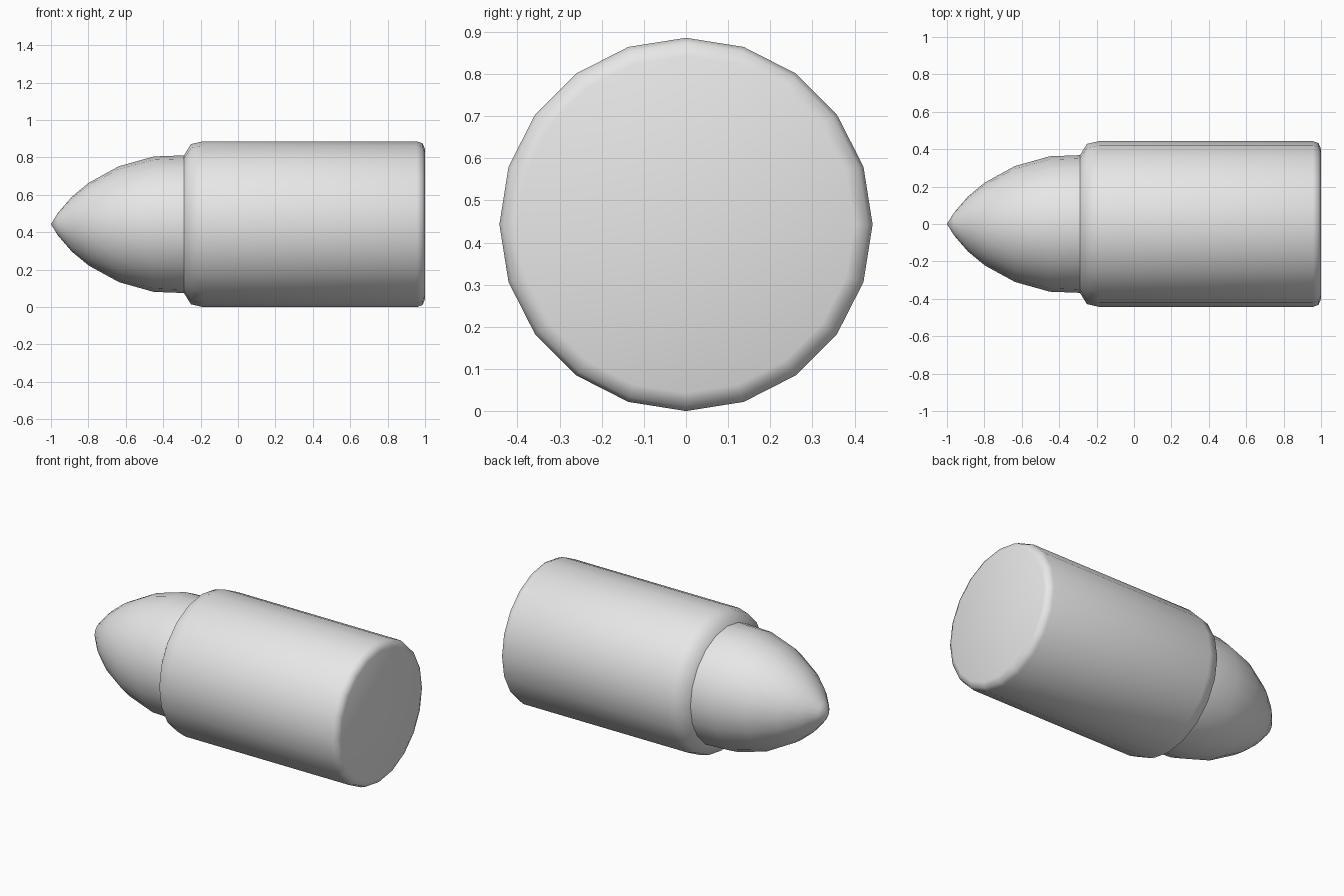
import bpy, bmesh, math

SIDES = 20
AXIS_Z = 0.443  # height of the long axis, equal to the case radius

cube = bpy.data.objects.get("Cube")
if cube:
    bpy.data.objects.remove(cube, do_unlink=True)

grey = bpy.data.materials.new("plain_grey")
grey.use_nodes = True
grey.diffuse_color = (0.8, 0.8, 0.8, 1)
grey.node_tree.nodes["Principled BSDF"].inputs["Base Color"].default_value = (0.8, 0.8, 0.8, 1)


def lathe(name, profile):
    """Turn (x, radius) points around the long axis; radius 0 makes a tip."""
    bm = bmesh.new()
    rings = []
    for x, r in profile:
        count = SIDES if r else 1
        angles = [2 * math.pi * i / SIDES for i in range(count)]
        rings.append([bm.verts.new((x, r * math.cos(a), r * math.sin(a))) for a in angles])
    for a, b in zip(rings, rings[1:]):
        for i in range(SIDES):
            j = (i + 1) % SIDES
            if len(a) == 1:
                bm.faces.new((a[0], b[j], b[i]))
            else:
                bm.faces.new((a[i], a[j], b[j], b[i]))
    bm.faces.new(rings[-1])
    bmesh.ops.recalc_face_normals(bm, faces=bm.faces)
    mesh = bpy.data.meshes.new(name)
    bm.to_mesh(mesh)
    bm.free()
    mesh.materials.append(grey)
    mesh.shade_smooth()
    mesh.set_sharp_from_angle(angle=math.radians(60))
    obj = bpy.data.objects.new(name, mesh)
    obj.location.z = AXIS_Z
    bpy.context.collection.objects.link(obj)
    return obj


# Pointed nose, its base tucked inside the case
lathe("nose", [(-1, 0), (-0.963, 0.06), (-0.888, 0.147), (-0.797, 0.222),
               (-0.636, 0.31), (-0.45, 0.362), (-0.29, 0.368), (-0.2, 0.368)])

# Cylindrical case with a sloped shoulder and a rounded, closed rear end
lathe("case", [(-0.29, 0.366), (-0.252, 0.428), (-0.187, 0.443),
               (0.957, 0.443), (0.987, 0.432), (1, 0.4)])
